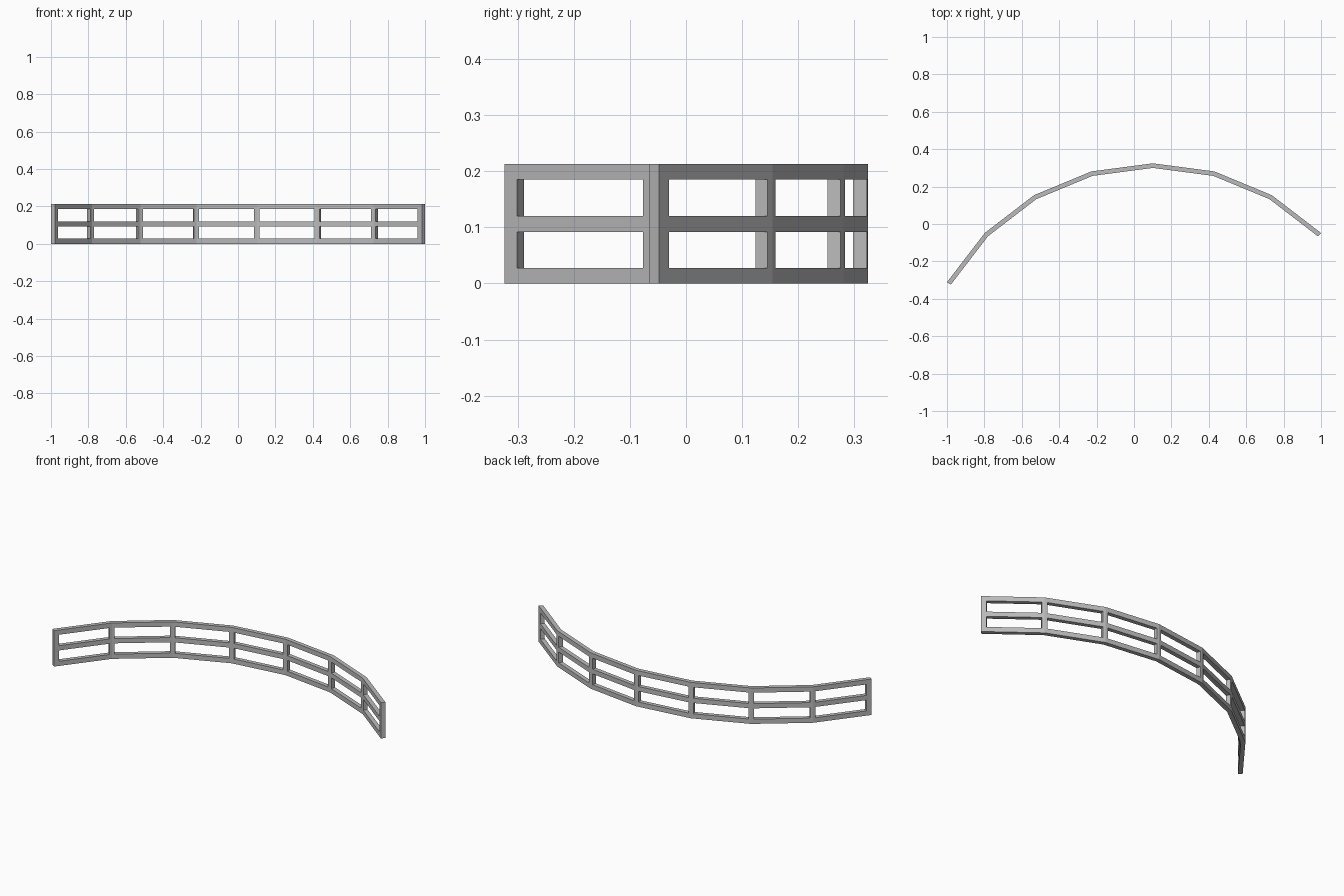
import bpy, bmesh
from math import sin, cos, radians
from mathutils import Vector

cube = bpy.data.objects.get("Cube")
if cube:
    bpy.data.objects.remove(cube)

# Plan of the curve: seven straight panels, each turning 15 degrees
CENTRE = Vector((0.101, -0.947, 0))
OUTER, INNER = 1.2714, 1.2468
ANGLES = range(-60, 46, 15)
PANELS = len(ANGLES) - 1

# Rail edges in height; post widths as fractions of a panel
LEVELS = [0, 0.028, 0.092, 0.12, 0.185, 0.213]
END_POST, HALF_POST = 0.086, 0.044

grey = bpy.data.materials.new("grey_metal")
grey.use_nodes = True
grey.diffuse_color = (0.5, 0.5, 0.5, 1)
grey.node_tree.nodes["Principled BSDF"].inputs["Base Color"].default_value = (0.5, 0.5, 0.5, 1)


def corner(i, radius):
    a = radians(ANGLES[i])
    return CENTRE + Vector((sin(a), cos(a), 0)) * radius


# Stations along the curve: every panel is post, opening, post
stations = [(0, 0)]
for p in range(PANELS):
    start = END_POST if p == 0 else HALF_POST
    end = END_POST if p == PANELS - 1 else HALF_POST
    stations += [(p, start), (p, 1 - end), (p, 1)]

bm = bmesh.new()


def column(station, radius):
    p, t = station
    foot = corner(p, radius).lerp(corner(p + 1, radius), t)
    return [bm.verts.new(foot + Vector((0, 0, z))) for z in LEVELS]


inner = [column(s, INNER) for s in stations]
outer = [column(s, OUTER) for s in stations]
cols, rows = len(stations) - 1, len(LEVELS) - 1


def solid(c, r):
    inside = 0 <= c < cols and 0 <= r < rows
    return inside and not (c % 3 == 1 and r % 2 == 1)


# Lattice of rails and posts: faces on both sides, walls where it meets air
for c in range(cols):
    for r in range(rows):
        if not solid(c, r):
            continue
        ring = [(c, r), (c + 1, r), (c + 1, r + 1), (c, r + 1)]
        bm.faces.new([inner[i][j] for i, j in ring])
        bm.faces.new([outer[i][j] for i, j in reversed(ring)])
        beside = [(c, r - 1), (c + 1, r), (c, r + 1), (c - 1, r)]
        for k, cell in enumerate(beside):
            if not solid(*cell):
                (a, b), (d, e) = ring[k], ring[(k + 1) % 4]
                bm.faces.new([inner[a][b], outer[a][b], outer[d][e], inner[d][e]])

bmesh.ops.recalc_face_normals(bm, faces=bm.faces)
mesh = bpy.data.meshes.new("curved_railing")
bm.to_mesh(mesh)
bm.free()
mesh.materials.append(grey)
railing = bpy.data.objects.new("curved_railing", mesh)
bpy.context.collection.objects.link(railing)
